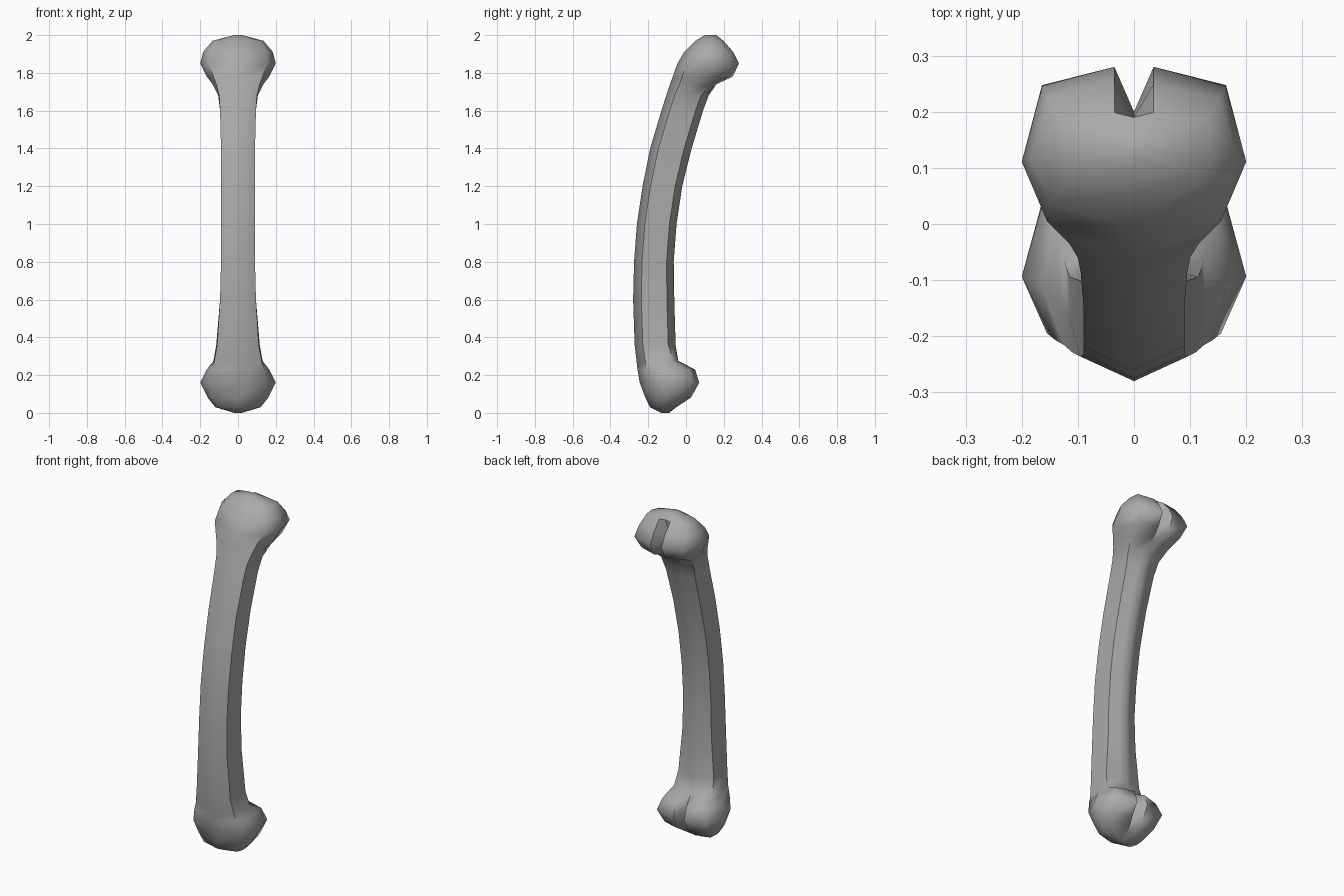
import bpy
import bmesh
import math

cube = bpy.data.objects.get("Cube")
if cube:
    bpy.data.objects.remove(cube, do_unlink=True)

# Height, front y, back y, front half width, side half width, cleft depth
SECTIONS = [
    (0, -.13, -.09, .015, .02, 0),
    (.03, -.19, -.04, .11, .12, .02),
    (.08, -.215, .03, .14, .16, .06),
    (.16, -.245, .07, .155, .2, .08),
    (.23, -.257, .05, .14, .165, .07),
    (.275, -.262, -.03, .125, .13, .02),
    (.36, -.272, -.055, .11, .115, 0),
    (.6, -.28, -.062, .095, .095, 0),
    (.8, -.275, -.065, .09, .09, 0),
    (1, -.26, -.05, .09, .09, 0),
    (1.2, -.23, -.02, .09, .09, 0),
    (1.4, -.19, .03, .09, .09, 0),
    (1.6, -.13, .09, .095, .095, 0),
    (1.68, -.105, .12, .1, .105, 0),
    (1.74, -.085, .17, .115, .135, .03),
    (1.78, -.07, .25, .13, .165, .07),
    (1.85, -.045, .28, .155, .2, .08),
    (1.91, -.01, .25, .15, .185, .08),
    (1.97, .05, .21, .115, .135, .02),
    (2, .1, .16, .02, .02, 0),
]


def cross_section(front, back, front_width, side_width, cleft):
    """Symmetric outline: ridged front, sides, and a back that splits into two lobes."""
    depth = back - front
    lobe = cleft / .08
    half = [
        (front_width, front + .2 * min(depth, .25)),
        (side_width, front + .48 * depth),
        (side_width * (1 - .18 * lobe), front + (.82 + .08 * lobe) * depth),
        (min(.035, side_width * .6), back - .015 * (1 - lobe)),
    ]
    mirrored = [(-x, y) for x, y in reversed(half)]
    return [(0, front)] + half + [(0, back - cleft)] + mirrored


# Loft the whole bone through its cross sections
bm = bmesh.new()
rings = []
for z, *shape in SECTIONS:
    rings.append([bm.verts.new((x, y, z)) for x, y in cross_section(*shape)])
for low, high in zip(rings, rings[1:]):
    for i in range(len(low)):
        j = (i + 1) % len(low)
        bm.faces.new((low[i], low[j], high[j], high[i]))
bm.faces.new(rings[0])
bm.faces.new(rings[-1])
bmesh.ops.recalc_face_normals(bm, faces=bm.faces)

mesh = bpy.data.meshes.new("bone")
bm.to_mesh(mesh)
bm.free()
bone = bpy.data.objects.new("bone", mesh)
bpy.context.collection.objects.link(bone)

# Plain grey surface
grey = bpy.data.materials.new("bone grey")
grey.use_nodes = True
colour = (.4, .4, .4, 1)
grey.diffuse_color = colour
grey.node_tree.nodes["Principled BSDF"].inputs["Base Color"].default_value = colour
mesh.materials.append(grey)

# Soft ridges, crisp side edges
bpy.context.view_layer.objects.active = bone
bone.select_set(True)
bpy.ops.object.shade_smooth_by_angle(angle=math.radians(57))
